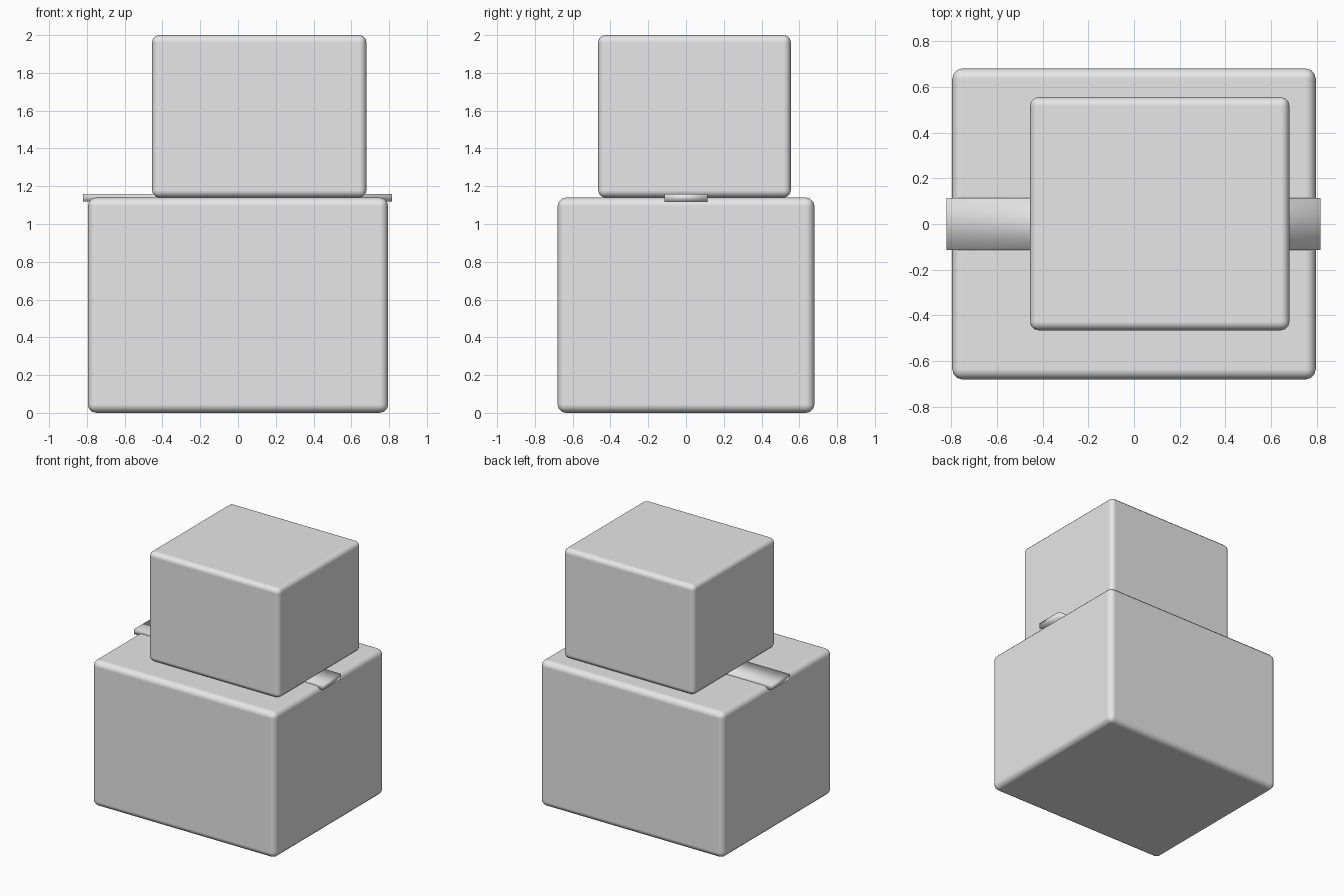
import bpy
from mathutils import Vector

default = bpy.data.objects.get("Cube")
if default:
    bpy.data.objects.remove(default, do_unlink=True)

grey = bpy.data.materials.new("light_grey")
grey.use_nodes = True
colour = (0.8, 0.8, 0.8, 1)
grey.diffuse_color = colour
grey.node_tree.nodes["Principled BSDF"].inputs["Base Color"].default_value = colour


def add_box(name, low, high, bevel=0):
    """Smooth shaded box between two corners, with optional rounded edges."""
    low, high = Vector(low), Vector(high)
    bpy.ops.mesh.primitive_cube_add(size=1, location=(low + high) / 2)
    box = bpy.context.object
    box.name = name
    box.scale = high - low
    bpy.ops.object.transform_apply(location=False, rotation=False, scale=True)
    bpy.ops.object.shade_smooth()
    box.data.materials.append(grey)
    if bevel:
        mod = box.modifiers.new("rounded_edges", "BEVEL")
        mod.width = bevel
        mod.segments = 3
        mod.harden_normals = True
    return box


# Two stacked boxes, the smaller one set off centre
add_box("lower_box", (-0.795, -0.68, 0), (0.795, 0.68, 1.14), 0.045)
add_box("upper_box", (-0.455, -0.465, 1.14), (0.68, 0.555, 2), 0.038)

# Thin strip of tape across the lower box, overhanging both sides
add_box("tape_strip", (-0.82, -0.113, 1.12), (0.815, 0.113, 1.16))
